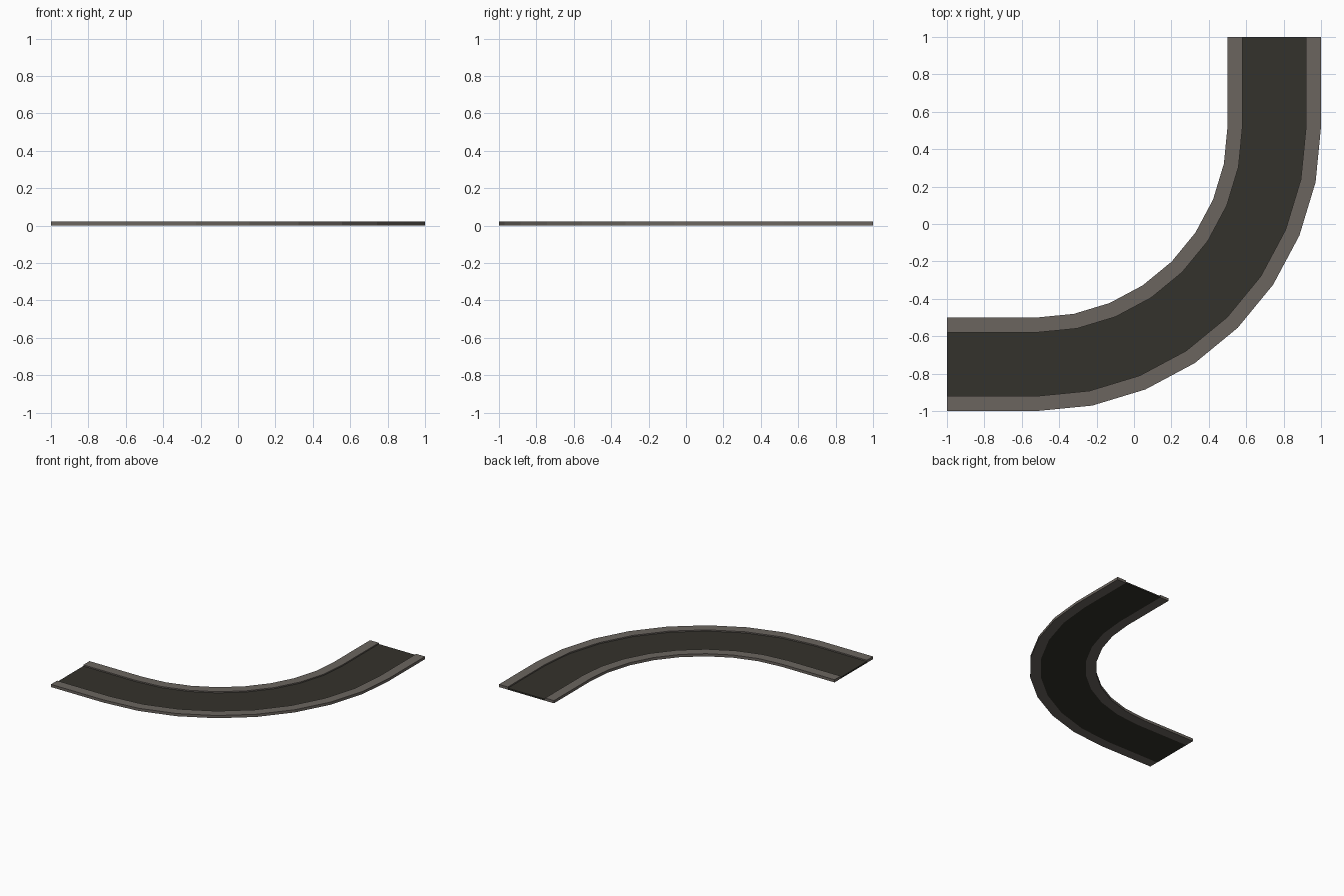
import bpy, bmesh, math

if "Cube" in bpy.data.objects:
    bpy.data.objects.remove(bpy.data.objects["Cube"])

CX, CY = -0.52, 0.52      # centre of the bend
R_IN, STEPS = 1.02, 8     # inner edge radius, bend segments


def material(name, rgb):
    m = bpy.data.materials.new(name)
    m.diffuse_color = (*rgb, 1)
    m.use_nodes = True
    m.node_tree.nodes["Principled BSDF"].inputs["Base Color"].default_value = m.diffuse_color
    return m


def edge_path(offset):
    """Plan path running parallel to the inner edge of the road."""
    r = R_IN + offset
    pts = [(-1, CY - r)]
    for i in range(STEPS + 1):
        a = math.radians(-90 + 90 * i / STEPS)
        pts.append((CX + r * math.cos(a), CY + r * math.sin(a)))
    return pts + [(CX + r, 1)]


def sweep(name, profile, mat):
    """Sweep a closed (offset, z) profile along the bend."""
    bm = bmesh.new()
    lines = [[bm.verts.new((x, y, z)) for x, y in edge_path(o)] for o, z in profile]
    n = len(lines)
    for k in range(n):
        a, b = lines[k], lines[(k + 1) % n]
        for i in range(len(a) - 1):
            bm.faces.new((a[i], a[i + 1], b[i + 1], b[i]))
    bm.faces.new([l[0] for l in lines])
    bm.faces.new([l[-1] for l in reversed(lines)])
    bmesh.ops.recalc_face_normals(bm, faces=bm.faces)
    me = bpy.data.meshes.new(name)
    bm.to_mesh(me)
    bm.free()
    me.materials.append(mat)
    bpy.context.collection.objects.link(bpy.data.objects.new(name, me))


def box(o0, o1, top):
    return [(o0, 0), (o1, 0), (o1, top), (o0, top)]


asphalt = material("dark asphalt", (0.034, 0.032, 0.025))
stone = material("kerb stone", (0.147, 0.130, 0.114))

# Sunken carriageway between two raised kerbs
sweep("road_surface", box(0.08, 0.42, 0.012), asphalt)
sweep("inner_kerb", box(0, 0.08, 0.022), stone)
sweep("outer_kerb", box(0.42, 0.5, 0.022), stone)
